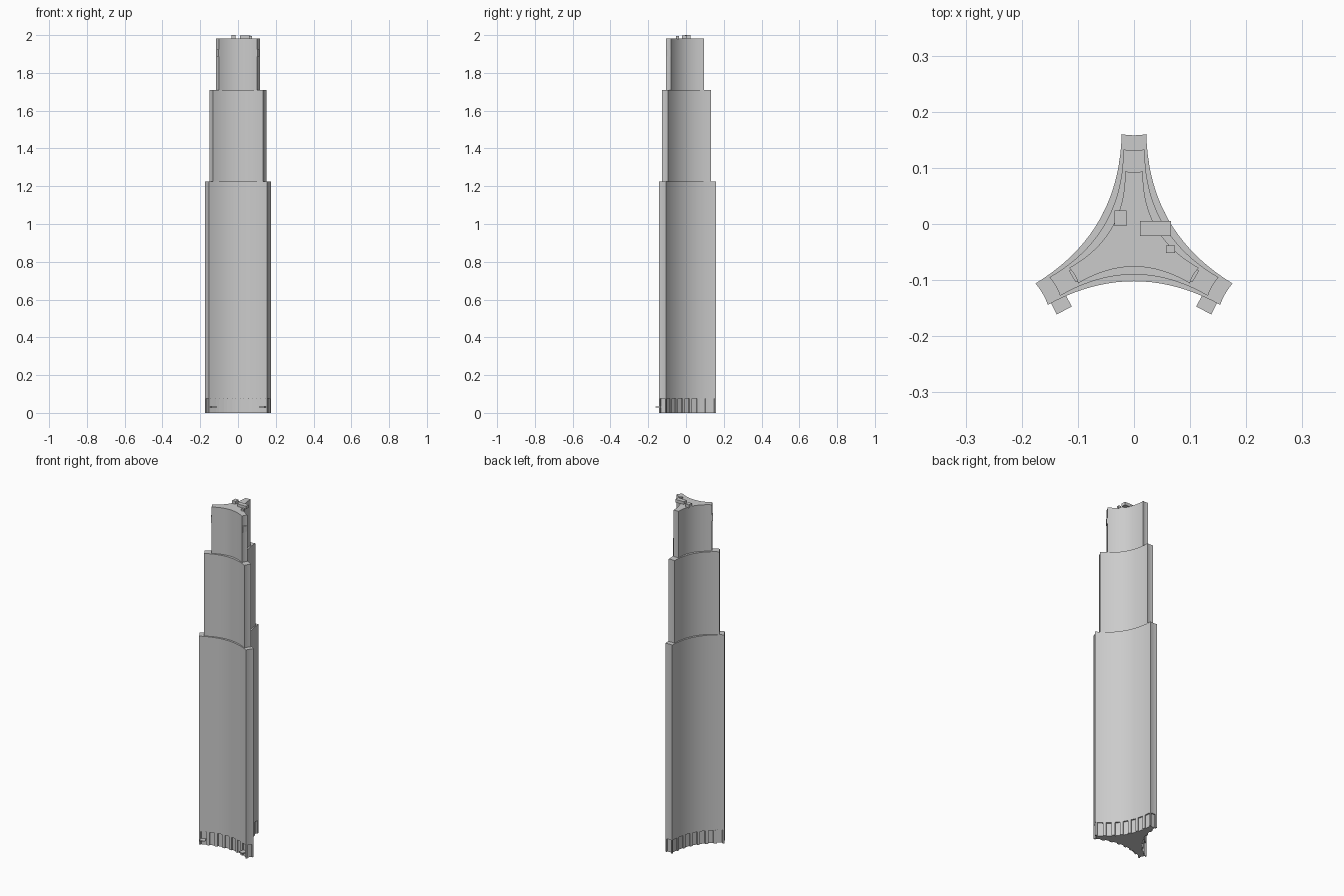
import bpy, bmesh
from math import radians, sin, cos
from mathutils import Vector, Matrix

if "Cube" in bpy.data.objects:
    bpy.data.objects.remove(bpy.data.objects["Cube"])

stone = bpy.data.materials.new("light_grey")
stone.use_nodes = True
GREY = (0.6, 0.6, 0.6, 1)
stone.diffuse_color = GREY
stone.node_tree.nodes["Principled BSDF"].inputs["Base Color"].default_value = GREY

CENTRE = Vector((0, -0.03))


def finish(bm, name, smooth=False):
    bmesh.ops.recalc_face_normals(bm, faces=bm.faces)
    mesh = bpy.data.meshes.new(name)
    bm.to_mesh(mesh)
    bm.free()
    mesh.materials.append(stone)
    ob = bpy.data.objects.new(name, mesh)
    bpy.context.collection.objects.link(ob)
    if smooth:
        bpy.ops.object.select_all(action='DESELECT')
        ob.select_set(True)
        bpy.context.view_layer.objects.active = ob
        bpy.ops.object.shade_smooth_by_angle(angle=radians(20))
    return ob


def bow(a, b, sag, t, depth=0):
    """Point on an inward bowed line from a to b, pushed in by depth."""
    along = b - a
    inward = Vector((-along.y, along.x)).normalized()
    return a + along * t + inward * (4 * t * (1 - t) * sag + depth)


def wall(a, b, sag, steps, bays):
    """Bowed wall; with bays it steps in and out to form recesses."""
    if not bays:
        return [bow(a, b, sag, i / steps) for i in range(steps)]
    pts = [a]
    for i in range(bays):
        t0, t1 = (i + 0.18) / bays, (i + 0.82) / bays
        pts += [bow(a, b, sag, t0), bow(a, b, sag, t0, 0.008),
                bow(a, b, sag, t1, 0.008), bow(a, b, sag, t1)]
    return pts


def outline(reach, half, waist, side_bays=0, tip_bays=0):
    """Three-armed plan, counter-clockwise from the rear arm."""
    pts = []
    for k in range(3):
        turn = Matrix.Rotation(radians(120 * k), 2)
        nxt = Matrix.Rotation(radians(120 * (k + 1)), 2)
        right = turn @ Vector((half, reach))
        left = turn @ Vector((-half, reach))
        after = nxt @ Vector((half, reach))
        sag = ((left + after) / 2).length - waist
        pts += wall(right, left, 0.002, 4, tip_bays)
        pts += wall(left, after, sag, 20, side_bays)
    return [p + CENTRE for p in pts]


def prism(name, pts, z0, z1):
    bm = bmesh.new()
    base = bm.faces.new([bm.verts.new((p.x, p.y, z0)) for p in pts])
    top = bmesh.ops.extrude_face_region(bm, geom=[base], use_keep_orig=True)
    verts = [v for v in top["geom"] if isinstance(v, bmesh.types.BMVert)]
    bmesh.ops.translate(bm, verts=verts, vec=(0, 0, z1 - z0))
    return finish(bm, name, True)


def box(name, loc, size, angle=0):
    bm = bmesh.new()
    bmesh.ops.create_cube(bm, size=1, matrix=Matrix.LocRotScale(
        Vector(loc), Matrix.Rotation(radians(angle), 3, 'Z'), Vector(size)))
    return finish(bm, name)


# Ground floor with recessed bays between piers
prism("base_arcade", outline(0.19, 0.022, 0.072, 7, 1), 0, 0.077)

# Three stepped shafts
prism("lower_shaft", outline(0.19, 0.022, 0.072), 0.077, 1.225)
prism("middle_shaft", outline(0.163, 0.019, 0.06), 1.225, 1.71)
prism("upper_shaft", outline(0.124, 0.016, 0.046), 1.71, 1.983)

# Roof plant boxes
box("roof_box_small", (-0.024, 0.01, 1.991), (0.022, 0.028, 0.018))
box("roof_box_long", (0.0385, -0.008, 1.99), (0.055, 0.026, 0.018))
box("roof_box_tiny", (0.065, -0.045, 1.987), (0.016, 0.014, 0.014))

# Entrance canopies and tip plates on the two front arms
for side, tag in ((1, "left"), (-1, "right")):
    box("entrance_canopy_" + tag, (side * 0.132, -0.139, 0.032),
        (0.03, 0.034, 0.005), -side * 27)
    a = radians(-30)
    box("tip_plate_" + tag,
        (side * 0.124 * cos(a), CENTRE.y + 0.124 * sin(a), 1.905),
        (0.006, 0.024, 0.035), -side * 30)
